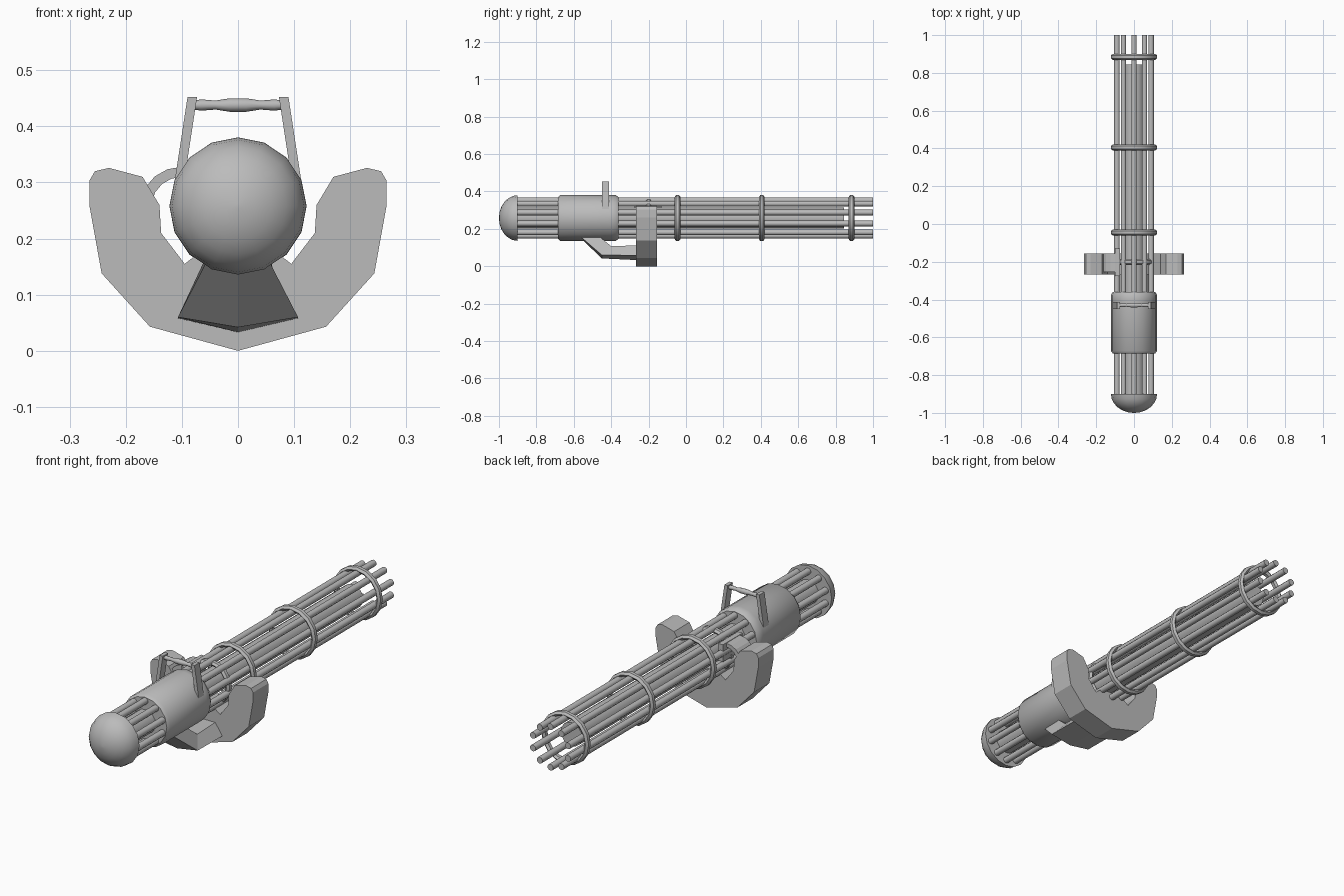
import bpy, bmesh, math
from mathutils import Matrix, Vector

if "Cube" in bpy.data.objects:
    bpy.data.objects.remove(bpy.data.objects["Cube"], do_unlink=True)

AXIS_Z = 0.258
steel = bpy.data.materials.new("grey steel")
steel.use_nodes = True
STEEL = (0.5, 0.5, 0.5, 1)
steel.diffuse_color = STEEL
steel.node_tree.nodes["Principled BSDF"].inputs["Base Color"].default_value = STEEL


def finish(bm, name, smooth=None):
    bmesh.ops.recalc_face_normals(bm, faces=bm.faces)
    mesh = bpy.data.meshes.new(name)
    bm.to_mesh(mesh)
    bm.free()
    mesh.materials.append(steel)
    obj = bpy.data.objects.new(name, mesh)
    bpy.context.collection.objects.link(obj)
    if smooth:
        bpy.ops.object.select_all(action='DESELECT')
        obj.select_set(True)
        bpy.context.view_layer.objects.active = obj
        bpy.ops.object.shade_smooth_by_angle(angle=math.radians(smooth))
    return obj


def loft(name, sections, smooth=None, closed=False):
    """Skin equal-length point loops; cap the ends unless closed."""
    bm = bmesh.new()
    loops = [[bm.verts.new(p) for p in s] for s in sections]
    pairs = list(zip(loops, loops[1:]))
    if closed:
        pairs.append((loops[-1], loops[0]))
    for a, b in pairs:
        for i in range(len(a)):
            j = (i + 1) % len(a)
            bm.faces.new((a[i], a[j], b[j], b[i]))
    if not closed:
        bm.faces.new(loops[0])
        bm.faces.new(loops[-1])
    return finish(bm, name, smooth)


def circle(y, r, n, cx=0, cz=AXIS_Z):
    turn = 2 * math.pi / n
    return [(cx + r * math.sin(i * turn), y, cz + r * math.cos(i * turn)) for i in range(n)]


def lathe(name, profile, n=16, smooth=50, closed=False, **centre):
    return loft(name, [circle(y, r, n, **centre) for y, r in profile], smooth, closed)


def plate(name, outline, y0, y1):
    return loft(name, [[(x, y, z) for x, z in outline] for y in (y0, y1)])


# Rounded end cap
dome = [(-0.9 - 0.1 * math.sin(a), 0.122 * math.cos(a))
        for a in [math.radians(d) for d in (0, 15, 30, 45, 60, 75, 88)]]
lathe("end_dome", dome)

# Inner shaft and ring of barrels
lathe("inner_shaft", [(-0.92, 0.055), (0.845, 0.055)])
for i in range(10):
    a = i * math.tau / 10
    lathe(f"barrel_{i + 1}", [(-0.92, 0.015), (1.0, 0.015)], n=10,
          cx=0.095 * math.sin(a), cz=AXIS_Z + 0.095 * math.cos(a))

# Housing
lathe("housing", [(-0.685, 0.112), (-0.672, 0.122), (-0.40, 0.122), (-0.375, 0.122), (-0.36, 0.112)])


# Clamp rings
def ring(name, y, r, half):
    section = [(y + half * math.cos(k * math.tau / 6), r + 0.012 * math.sin(k * math.tau / 6))
               for k in range(6)]
    lathe(name, section, closed=True)


for i, y in enumerate((-0.045, 0.405, 0.885)):
    ring(f"clamp_ring_{i + 1}", y, 0.112, 0.016)
ring("cradle_ring", -0.2, 0.092, 0.016)

# U-shaped cradle
half = [(0.157, 0.043), (0.243, 0.138), (0.265, 0.26), (0.265, 0.303), (0.255, 0.32),
        (0.23, 0.326), (0.17, 0.31), (0.14, 0.26), (0.137, 0.21), (0.095, 0.155), (0.06, 0.182)]
outline = [(0, 0)] + half + [(0, 0.185)] + [(-x, z) for x, z in reversed(half)]
plate("cradle", outline, -0.268, -0.155)

# Strut joining the housing to the cradle
rows = [  # y low, y top, half width low, half width top, z keel, z low edge, z top
    (-0.56, -0.47, 0.058, 0.058, 0.147, 0.155, 0.165),
    (-0.45, -0.40, 0.107, 0.07, 0.042, 0.060, 0.107),
    (-0.26, -0.26, 0.107, 0.07, 0.033, 0.058, 0.112)]
loft("support_strut", [[(-wl, yl, zl), (0, yl, zk), (wl, yl, zl), (wt, yt, zt), (-wt, yt, zt)]
                       for yl, yt, wl, wt, zk, zl, zt in rows])

# Curved feed chute on the right side
bend = [math.radians(d) for d in (170, 150, 130, 110, 90)]
arc = [(-0.1 + 0.075 * math.cos(a), 0.255 + 0.073 * math.sin(a)) for a in bend]
arc += [(-0.1 + 0.055 * math.cos(a), 0.255 + 0.055 * math.sin(a)) for a in reversed(bend)]
plate("feed_chute", arc, -0.255, -0.155)
plate("chute_flange", [(-0.1, 0.25), (-0.1, 0.33), (-0.075, 0.33), (-0.075, 0.25)], -0.275, -0.13)

# Carrying handle
for side, name in ((1, "left"), (-1, "right")):
    post = [(0.073, 0.452), (0.09, 0.452), (0.114, 0.295), (0.097, 0.295)]
    plate(f"handle_post_{name}", [(side * x, z) for x, z in post], -0.45, -0.412)
grip = lathe("handle_grip", [(-0.08, 0.008), (-0.065, 0.010), (-0.04, 0.008), (-0.015, 0.012),
                             (0.015, 0.012), (0.04, 0.008), (0.065, 0.010), (0.08, 0.008)],
             n=10, cz=0)
grip.data.transform(Matrix.Translation(Vector((0, -0.43, 0.438))) @ Matrix.Rotation(math.pi / 2, 4, 'Z'))
